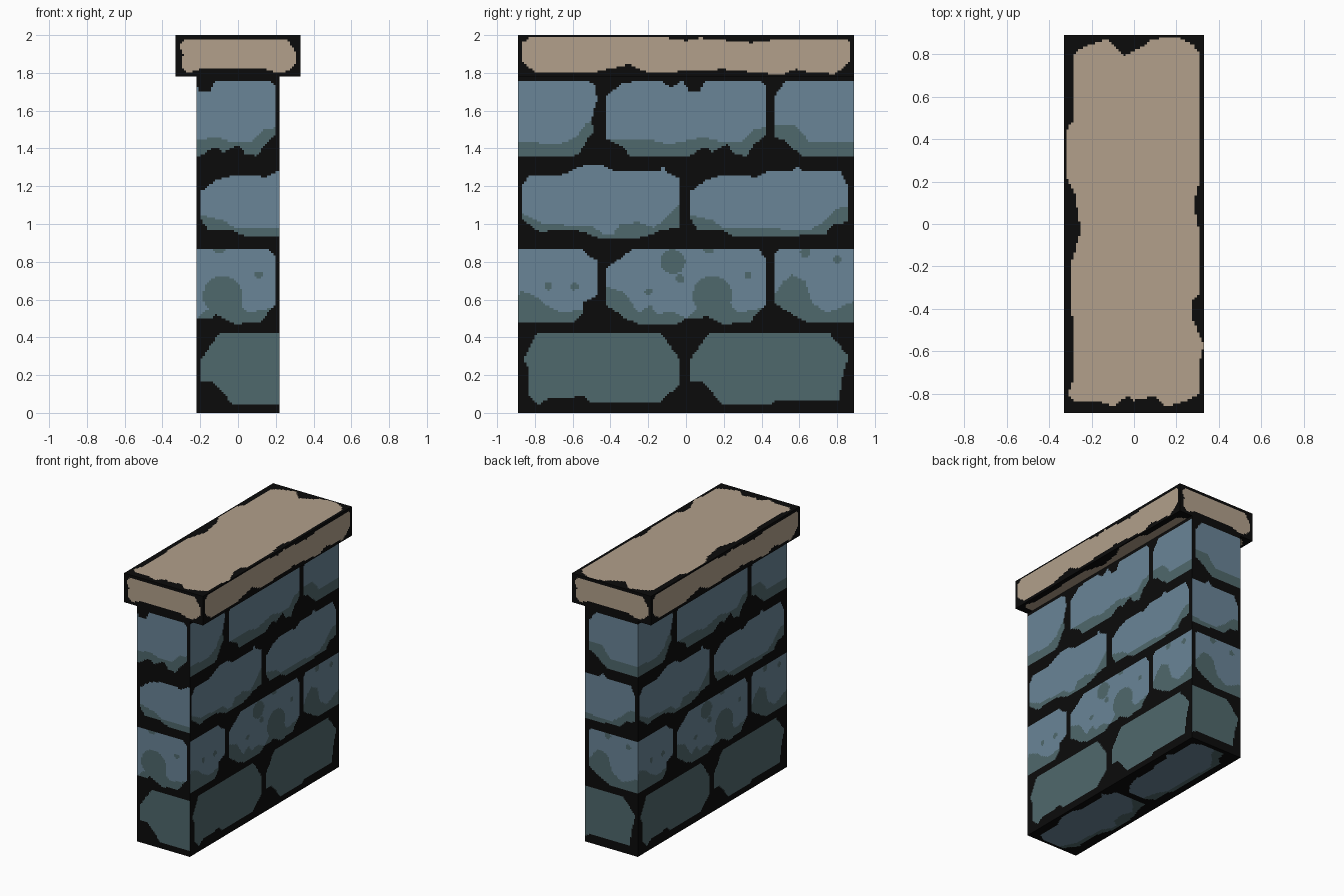
import bpy, bmesh

CELL = 0.0111          # size of the painted steps on the stone edges
HX, HY, HZ = 0.22, 0.89, 1.78   # wall half width, half length, height
CX, TOP = 0.33, 2.0             # cap half width, top height
MORTAR, STONE, MOSS, CAP = range(4)


def linear(c):
    c /= 255
    return c / 12.92 if c <= 0.04045 else ((c + 0.055) / 1.055) ** 2.4


def material(name, rgb):
    m = bpy.data.materials.new(name)
    m.diffuse_color = (*[linear(c) for c in rgb], 1)
    return m


MATS = [material("black mortar", (11, 11, 11)), material("blue stone", (106, 133, 151)),
        material("green moss", (79, 104, 108)), material("tan capstone", (178, 160, 139))]


def inside(poly, u, v):
    hit = False
    for (a, b), (c, d) in zip(poly, poly[1:] + poly[:1]):
        if (b > v) != (d > v) and u < a + (v - b) * (c - a) / (d - b):
            hit = not hit
    return hit


def height(curve, u):
    for (a, b), (c, d) in zip(curve, curve[1:]):
        if u <= c:
            return b + (d - b) * max(0, u - a) / (c - a)
    return curve[-1][1]


# Stones: outline, moss line and moss spots (u, v, radius)
stones = []


def stone(outline, moss, spots=()):
    lo = min(p[1] for p in outline)
    hi = max(p[1] for p in outline)
    stones.append((outline, moss, spots, lo, hi))


# top course
stone([(-.33, 1.75), (-.13, 1.76), (-.08, 1.72), (-.02, 1.76), (.02, 1.70), (.07, 1.70), (.1, 1.76),
       (.39, 1.76), (.42, 1.73), (.42, 1.47), (.36, 1.42), (.32, 1.36), (.26, 1.37), (.22, 1.42),
       (.14, 1.38), (.1, 1.41), (.02, 1.36), (-.3, 1.36), (-.32, 1.40), (-.42, 1.45), (-.42, 1.68)],
      [(-.41, 1.45), (-.15, 1.44), (-.1, 1.42), (.1, 1.46), (.2, 1.43), (.3, 1.44), (.36, 1.5), (.42, 1.51)])
stone([(.53, 1.76), (1.26, 1.76), (1.30, 1.73), (1.31, 1.66), (1.28, 1.55), (1.29, 1.49), (1.26, 1.45),
       (1.22, 1.38), (1.18, 1.36), (.62, 1.36), (.58, 1.39), (.52, 1.44), (.47, 1.46), (.47, 1.68)],
      [(.47, 1.52), (.58, 1.52), (.65, 1.44), (.89, 1.44), (1.1, 1.42), (1.2, 1.46), (1.25, 1.53), (1.31, 1.56)])
# second course
stone([(-.87, 1.2), (-.83, 1.26), (-.66, 1.26), (-.54, 1.31), (-.44, 1.31), (-.38, 1.28), (-.14, 1.28),
       (-.12, 1.31), (-.1, 1.27), (-.03, 1.24), (-.03, .98), (-.12, .97), (-.22, .93), (-.45, .92),
       (-.52, .95), (-.6, .97), (-.78, .96), (-.87, 1.03)],
      [(-.87, 1.06), (-.75, 1.0), (-.5, .99), (-.44, .95), (-.39, .94), (-.35, 1.0), (-.25, 1.01),
       (-.17, .98), (-.1, 1.04), (-.03, 1.11)])
stone([(.02, 1.17), (.1, 1.23), (.2, 1.26), (.37, 1.25), (.43, 1.28), (.56, 1.28), (.59, 1.31), (.62, 1.28),
       (.82, 1.28), (.86, 1.2), (.86, 1.01), (.78, 1.0), (.74, .95), (.6, .94), (.25, .94), (.18, .97),
       (.06, .97), (.02, 1.03)],
      [(.02, 1.05), (.14, 1.02), (.2, .98), (.66, .97), (.74, 1.02), (.8, 1.08), (.87, 1.1)])
# third course
stone([(-.42, .77), (-.33, .83), (-.28, .87), (.38, .87), (.42, .82), (.42, .57), (.38, .53), (.34, .48),
       (.2, .47), (.1, .52), (.08, .5), (0, .5), (-.05, .47), (-.25, .47), (-.32, .5), (-.42, .57)],
      [(-.42, .67), (-.33, .64), (-.25, .53), (-.19, .57), (-.15, .52), (-.08, .54), (0, .50), (.05, .54),
       (.22, .6), (.27, .53), (.42, .56)],
      [(.14, .62, .105), (-.07, .8, .065), (-.03, .71, .022), (-.2, .64, .02), (.33, .73, .02), (.12, .87, .03)])
stone([(.47, .84), (.49, .87), (1.23, .87), (1.27, .83), (1.31, .81), (1.31, .62), (1.24, .59), (1.24, .53),
       (1.18, .475), (.65, .475), (.53, .54), (.47, .58)],
      [(.47, .63), (.52, .7), (.56, .73), (.63, .70), (.67, .58), (.75, .53), (.89, .59), (.9, .65),
       (.98, .62), (1.04, .57), (1.12, .53), (1.31, .56)],
      [(1.05, .67, .02), (1.19, .67, .02), (.63, .85, .025), (.8, .81, .02)])
# bottom course, fully mossy
stone([(-.86, .28), (-.79, .42), (-.13, .42), (-.03, .28), (-.03, .15), (-.14, .06), (-.5, .055), (-.53, .085),
       (-.73, .08), (-.78, .04), (-.83, .09), (-.83, .23)], [(-1, 1), (0, 1)])
stone([(.02, .28), (.12, .42), (.76, .42), (.86, .3), (.83, .2), (.81, .07), (.48, .07), (.44, .04),
       (.2, .04), (.08, .17), (.02, .17)], [(0, 1), (1, 1)])


def brickwork(u, v):
    # the pattern repeats along the wall, so each point is tried twice
    for outline, moss, spots, lo, hi in stones:
        if lo <= v <= hi:
            for w in (u, u + 2 * HY):
                if inside(outline, w, v):
                    spotted = any((w - a) ** 2 + (v - b) ** 2 < r * r for a, b, r in spots)
                    return MOSS if spotted or v < height(moss, w) else STONE
    return MORTAR


# Light areas of the capstone
cap_side = [(-.87, 1.96), (-.83, 1.985), (-.1, 1.985), (0, 1.97), (.07, 1.985), (.35, 1.96), (.5, 1.98),
            (.85, 1.98), (.87, 1.95), (.87, 1.86), (.79, 1.795), (.66, 1.80), (.58, 1.82), (.5, 1.79),
            (.2, 1.82), (-.2, 1.8), (-.3, 1.845), (-.5, 1.8), (-.8, 1.805), (-.87, 1.86)]
cap_end = [(-.28, 1.98), (.25, 1.98), (.3, 1.93), (.31, 1.86), (.27, 1.81), (.2, 1.8), (.15, 1.82),
           (-.2, 1.82), (-.27, 1.8), (-.3, 1.83), (-.29, 1.9), (-.31, 1.94)]
cap_top = [(-.29, .8), (-.22, .84), (-.13, .87), (-.05, .79), (.05, .84), (.08, .87), (.2, .88), (.28, .84),
           (.31, .8), (.31, .2), (.28, .1), (.31, -.05), (.31, -.33), (.27, -.36), (.28, -.46), (.33, -.57),
           (.31, -.65), (.31, -.8), (.25, -.83), (.15, -.86), (.1, -.81), (0, -.83), (-.03, -.81), (-.1, -.86),
           (-.17, -.83), (-.28, -.83), (-.31, -.8), (-.28, -.72), (-.3, -.2), (-.25, -.03), (-.28, .15),
           (-.32, .22), (-.32, .44), (-.29, .48)]


def paint(outline):
    return lambda u, v: CAP if inside(outline, u, v) else MORTAR


def panel(bm, place, u0, u1, v0, v1, rule):
    """Flat side built from strips, each strip one colour run of the rule."""
    nu, nv = round((u1 - u0) / CELL), round((v1 - v0) / CELL)
    du, dv = (u1 - u0) / nu, (v1 - v0) / nv
    for j in range(nv):
        a, b = v0 + j * dv, v0 + (j + 1) * dv
        row = [rule(u0 + (i + .5) * du, (a + b) / 2) for i in range(nu)]
        start = 0
        for i in range(1, nu + 1):
            if i == nu or row[i] != row[start]:
                l, r = u0 + start * du, u0 + i * du
                f = bm.faces.new([bm.verts.new(place(*p)) for p in ((l, a), (r, a), (r, b), (l, b))])
                f.material_index = row[start]
                start = i


def finish(bm, name):
    bmesh.ops.remove_doubles(bm, verts=bm.verts, dist=1e-5)
    me = bpy.data.meshes.new(name)
    bm.to_mesh(me)
    bm.free()
    for m in MATS:
        me.materials.append(m)
    bpy.context.collection.objects.link(bpy.data.objects.new(name, me))


# Wall: long sides, ends (cut from the same brickwork) and underside
bm = bmesh.new()
for s in (1, -1):
    panel(bm, lambda u, v: (s * HX, s * u, v), -HY, HY, 0, HZ, brickwork)
panel(bm, lambda u, v: (u - HX, -HY, v), 0, 2 * HX, 0, HZ, brickwork)
panel(bm, lambda u, v: (3 * HX - u, HY, v), 2 * HX, 4 * HX, 0, HZ, brickwork)
panel(bm, lambda u, v: (v - 1.11, u, 0), -HY, HY, 1.11 - HX, 1.11 + HX, brickwork)
finish(bm, "brick_wall")

# Capstone slab
bm = bmesh.new()
for s in (1, -1):
    panel(bm, lambda u, v: (s * CX, s * u, v), -HY, HY, HZ, TOP, paint(cap_side))
    panel(bm, lambda u, v: (s * u, -s * HY, v), -CX, CX, HZ, TOP, paint(cap_end))
    panel(bm, lambda u, v: (s * u, v, TOP if s > 0 else HZ), -CX, CX, -HY, HY, paint(cap_top))
finish(bm, "capstone")
